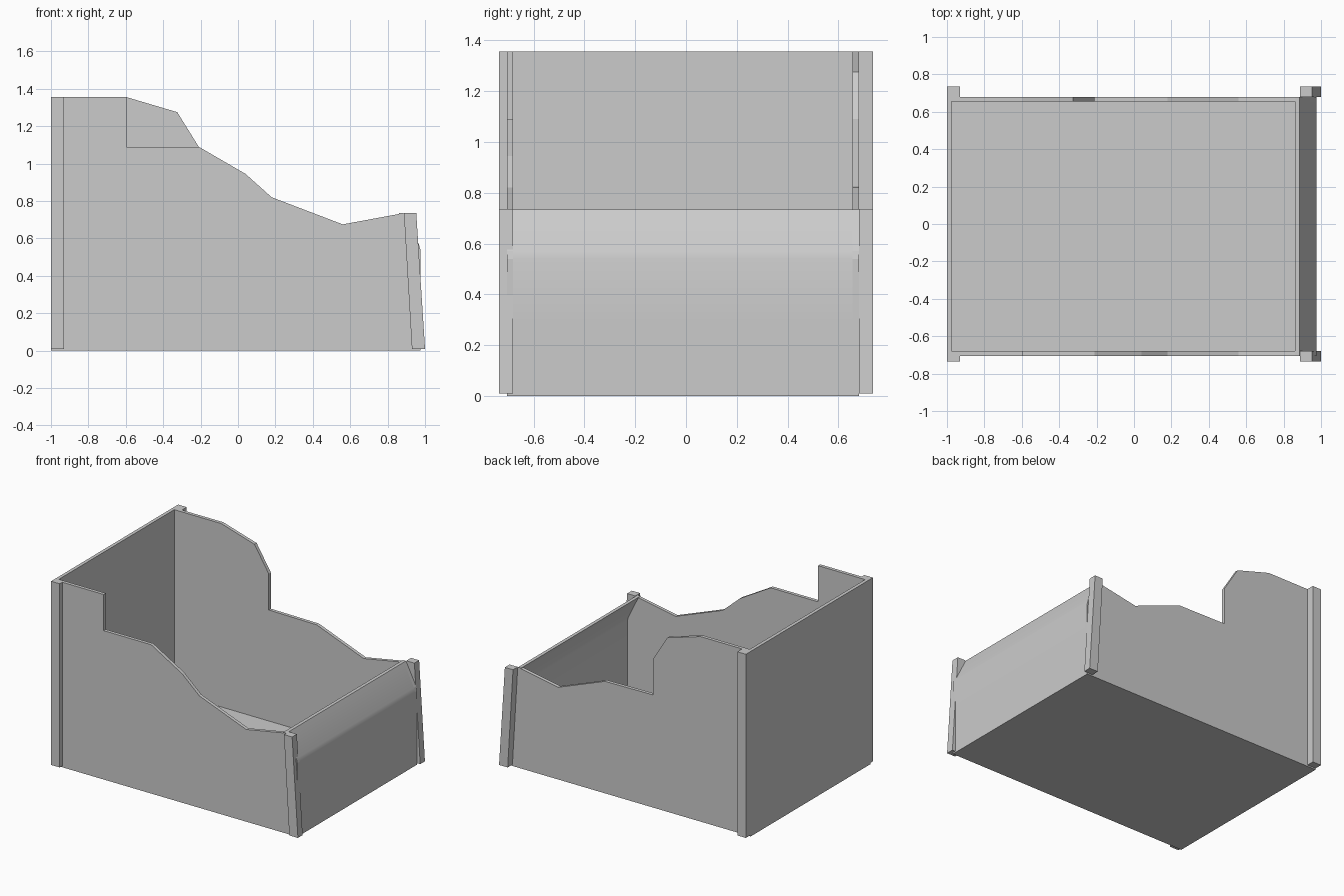
import bpy, bmesh

if "Cube" in bpy.data.objects:
    bpy.data.objects.remove(bpy.data.objects["Cube"])


def prism(name, pts, y0, y1):
    """Extrude an x-z outline along y."""
    bm = bmesh.new()
    face = bm.faces.new([bm.verts.new((x, y0, z)) for x, z in pts])
    ext = bmesh.ops.extrude_face_region(bm, geom=[face])
    new = [v for v in ext["geom"] if isinstance(v, bmesh.types.BMVert)]
    bmesh.ops.translate(bm, verts=new, vec=(0, y1 - y0, 0))
    bmesh.ops.recalc_face_normals(bm, faces=bm.faces)
    mesh = bpy.data.meshes.new(name)
    bm.to_mesh(mesh)
    bm.free()
    obj = bpy.data.objects.new(name, mesh)
    bpy.context.collection.objects.link(obj)
    return obj


TOP = 1.355
Y_FRONT, Y_BACK = -0.705, 0.68
T = 0.025

# Outer profile of the bulging low end, top to bottom
bulge = [(0.885, 0.735), (0.967, 0.57), (0.975, 0.54), (0.975, 0.3), (0.975, 0)]

# Shared lower slope of both side walls
slope = [(0.18, 0.82), (0.56, 0.675)]
start = [(-1, 0), (-1, TOP), (-0.595, TOP)]

# Side walls: stepped front, rounded back
prism("front_wall", start + [(-0.595, 1.09), (-0.21, 1.09), (0.04, 0.945)] + slope + bulge,
      Y_FRONT, Y_FRONT + T)
prism("back_wall", start + [(-0.325, 1.275), (-0.21, 1.09), (-0.21, 0.825)] + slope + bulge,
      Y_BACK - T, Y_BACK)

# Tall end panel
prism("tall_end_wall", [(-1, 0), (-1, TOP), (-1 + T, TOP), (-1 + T, 0)], Y_FRONT, Y_BACK)

# Low curved end panel
inner = [(x - T, z) for x, z in reversed(bulge)]
low = prism("low_end_wall", bulge + inner, Y_FRONT, Y_BACK)
bpy.ops.object.select_all(action='DESELECT')
low.select_set(True)
bpy.context.view_layer.objects.active = low
bpy.ops.object.shade_smooth_by_angle(angle=0.6)

# Floor
prism("floor", [(-1, 0), (-1, 0.012), (0.975, 0.012), (0.975, 0)], Y_FRONT, Y_BACK)

# Corner posts: upright at the tall end, leaning at the low end
tall = [(-1, 0.01), (-1, TOP), (-0.93, TOP), (-0.93, 0.01)]
lean = [(0.93, 0.01), (0.887, 0.737), (0.953, 0.737), (1, 0.01)]
for side, y0, y1 in (("front", -0.735, -0.68), ("back", 0.68, 0.735)):
    prism(f"tall_post_{side}", tall, y0, y1)
    prism(f"leaning_post_{side}", lean, y0, y1)
